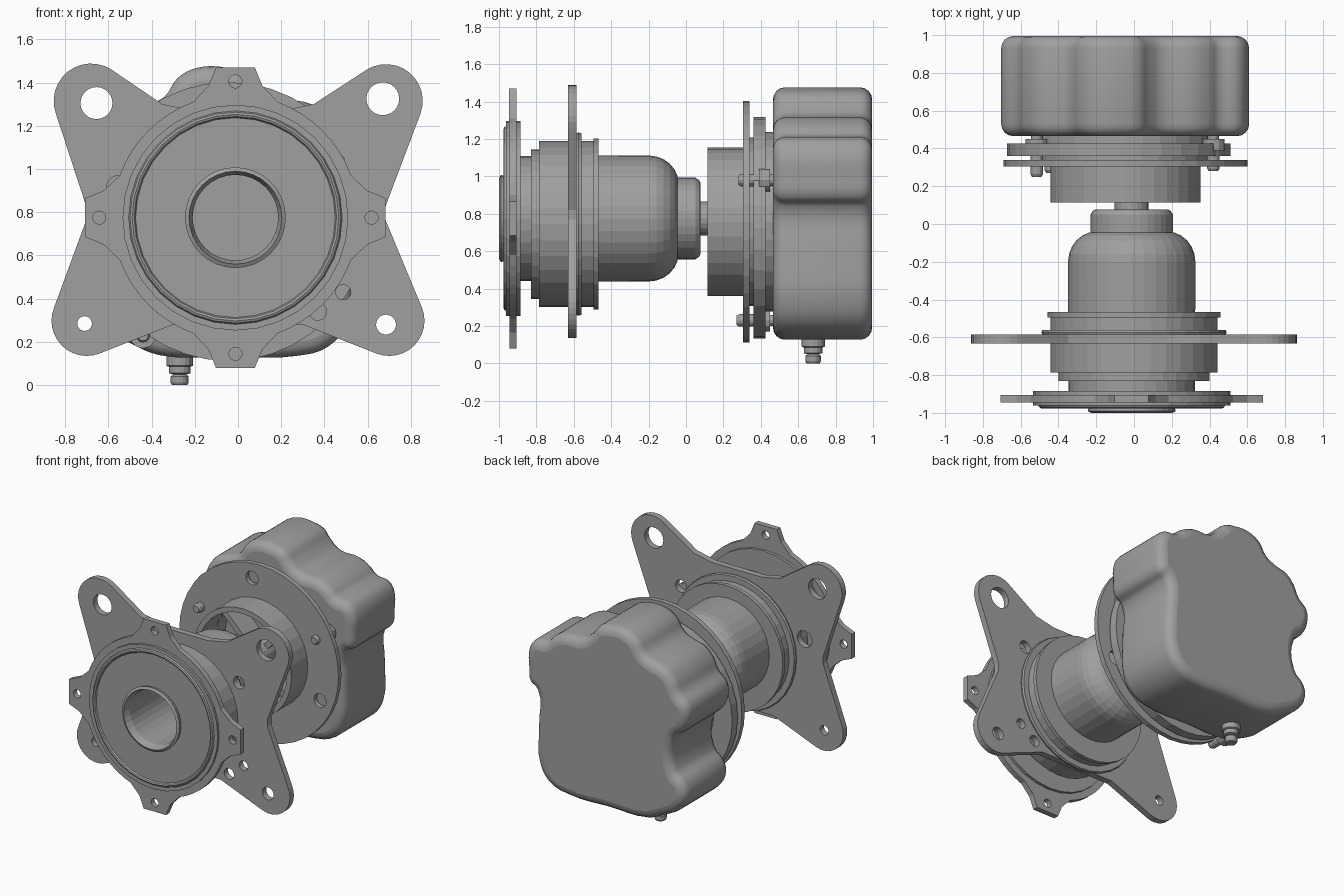
import bpy, bmesh, math
from mathutils import Matrix, Vector

cube = bpy.data.objects.get("Cube")
if cube:
    bpy.data.objects.remove(cube, do_unlink=True)

grey = bpy.data.materials.new("plain_grey")
grey.use_nodes = True
colour = (0.35, 0.35, 0.35, 1)
grey.diffuse_color = colour
grey.node_tree.nodes["Principled BSDF"].inputs["Base Color"].default_value = colour


def lathe(name, profile, loc, segs=32, upright=False, closed=False):
    """Revolve (radius, distance) points about an axis along y, or along z if upright."""
    bm = bmesh.new()
    vs = [bm.verts.new((r, 0, t)) for r, t in profile]
    es = [bm.edges.new(p) for p in zip(vs, vs[1:])]
    if closed:
        es.append(bm.edges.new((vs[-1], vs[0])))
    bmesh.ops.spin(bm, geom=vs + es, cent=(0, 0, 0), axis=(0, 0, 1),
                   angle=math.tau, steps=segs)
    bmesh.ops.remove_doubles(bm, verts=bm.verts, dist=1e-4)
    bmesh.ops.recalc_face_normals(bm, faces=bm.faces)
    me = bpy.data.meshes.new(name)
    bm.to_mesh(me)
    bm.free()
    me.materials.append(grey)
    ob = bpy.data.objects.new(name, me)
    ob.location = loc
    if not upright:
        ob.rotation_euler.x = -math.pi / 2
    bpy.context.collection.objects.link(ob)
    return ob


def arc(cx, cz, r, a0, a1, n=12):
    angles = [math.radians(a0 + (a1 - a0) * i / n) for i in range(n + 1)]
    return [(cx + r * math.cos(a), cz + r * math.sin(a)) for a in angles]


def plate(name, outline, y0, y1, holes=(), round_edge=0, smooth=False, at=(0, 0)):
    """Extrude an x-z outline with round holes from y0 to y1."""
    cu = bpy.data.curves.new(name, 'CURVE')
    cu.dimensions = '2D'
    cu.fill_mode = 'BOTH'
    cu.extrude = (y1 - y0) / 2 - round_edge
    cu.bevel_depth = round_edge
    cu.offset = -round_edge
    cu.bevel_resolution = 3
    loops = [outline] + [arc(x, z, r, 0, 345, 23) for x, z, r in holes]
    for i, pts in enumerate(loops):
        if smooth and i == 0:
            sp = cu.splines.new('BEZIER')
            sp.bezier_points.add(len(pts) - 1)
            for bp, p in zip(sp.bezier_points, pts):
                bp.co = (*p, 0)
                bp.handle_left_type = bp.handle_right_type = 'AUTO'
            sp.resolution_u = 4
        else:
            sp = cu.splines.new('POLY')
            sp.points.add(len(pts) - 1)
            for sv, p in zip(sp.points, pts):
                sv.co = (*p, 0, 1)
        sp.use_cyclic_u = True
    ob = bpy.data.objects.new(name, cu)
    bpy.context.collection.objects.link(ob)
    ob.location = (at[0], (y0 + y1) / 2, at[1])
    ob.rotation_euler.x = math.pi / 2
    bpy.ops.object.select_all(action='DESELECT')
    ob.select_set(True)
    bpy.context.view_layer.objects.active = ob
    bpy.ops.object.convert(target='MESH')
    ob = bpy.context.view_layer.objects.active
    ob.data.materials.clear()
    ob.data.materials.append(grey)
    if smooth:
        bpy.ops.object.shade_smooth_by_angle(angle=math.radians(35))
    else:
        ob.data.shade_flat()
    return ob


FX, FZ = -0.012, 0.775      # axis of the front unit
SX, SZ = 0.0, 0.745         # axis of the sleeve around it
RX, RZ = -0.045, 0.757      # axis of the rear unit

# Main body with deep bore, front flange and domed rear
dome = [(0.187 + 0.15 * math.cos(a), -0.2 + 0.16 * math.sin(a))
        for a in (math.radians(15 * i) for i in range(7))]
lathe("main_body", [
    (0, -0.3), (0.198, -0.3), (0.198, -0.95), (0.215, -1), (0.233, -0.99), (0.225, -0.962),
    (0.462, -0.962), (0.468, -0.972), (0.478, -0.976), (0.488, -0.972), (0.494, -0.962),
    (0.522, -0.962), (0.522, -0.885), (0.335, -0.885)] + dome + [(0, -0.04)], (FX, 0, FZ))
# Stepped sleeve with rear rim
lathe("sleeve", [
    (0.29, -0.83), (0.4, -0.83), (0.4, -0.785), (0.443, -0.785), (0.443, -0.495),
    (0.457, -0.495), (0.457, -0.467), (0.29, -0.467)], (SX, 0, SZ), closed=True)
lathe("retaining_ring", [(0.43, -0.59), (0.485, -0.59), (0.49, -0.575), (0.485, -0.56),
                         (0.43, -0.56)], (SX, 0, SZ), closed=True)
lathe("rear_collar", [(0, -0.06), (0.218, -0.06), (0.218, 0.05), (0.205, 0.07),
                      (0.19, 0.078), (0, 0.078)], (FX, 0, FZ))
lathe("shaft", [(0, 0.07), (0.09, 0.07), (0.09, 0.4), (0, 0.4)], (FX, 0, FZ), 20)

# Front plate with four tabs
outline, tab_holes = [], [(0, 0, 0.32)]
for k in range(4):
    turn = Matrix.Rotation(k * math.pi / 2, 2)
    side = [(0.61, -0.125), (0.695, -0.09), (0.695, 0.09), (0.61, 0.125)]
    side += arc(0, 0, 0.57, 20, 70, 8)
    outline += [tuple(turn @ Vector(p)) for p in side]
    tab_holes.append((*(turn @ Vector((0.63, 0))), 0.03))
plate("tab_plate", outline, -0.945, -0.905, tab_holes, at=(FX, FZ))

# Cross-shaped mounting plate with rounded arms
outline = (arc(0.685, 1.315, 0.17, -20, 122)
           + [(0.35, 1.3), (0.2, 1.27), (-0.2, 1.27), (-0.35, 1.3)]
           + arc(-0.68, 1.315, 0.173, 58, 200) + [(-0.7, 0.82), (-0.7, 0.77)]
           + arc(-0.7, 0.298, 0.163, 158, 291) + [(-0.3, 0.28), (0.3, 0.28)]
           + arc(0.7, 0.298, 0.163, 249, 382) + [(0.68, 0.77), (0.68, 0.82)])
plate("mounting_plate", outline, -0.632, -0.586, [
    (-0.655, 1.305, 0.074), (0.67, 1.325, 0.076), (0.685, 0.28, 0.046), (-0.71, 0.285, 0.034),
    (0.45, 1.03, 0.045), (0.487, 0.43, 0.035), (0.37, 0.34, 0.04), (-0.55, 0.91, 0.06),
    (SX, SZ, 0.4)])

# Rear cup, its disc and the flanges behind it
lathe("cup", [(0.36, 0.115), (0.397, 0.115), (0.397, 0.32), (0.36, 0.32)],
      (RX, 0, RZ), closed=True)
spots = [(-0.1, 1.29), (0.45, 0.54), (-0.54, 0.56)]
plate("rear_disc", arc(RX, RZ, 0.645, 0, 351, 39), 0.305, 0.34,
      [(x, z, 0.05) for x, z in spots] + [(RX, RZ, 0.36)])
lathe("spacer_flange", [(0.4, 0.36), (0.592, 0.36), (0.592, 0.425), (0.4, 0.425)],
      (-0.08, 0, 0.725), closed=True)
lathe("inner_flange", [(0, 0.43), (0.36, 0.43), (0.36, 0.33), (0.45, 0.33), (0.45, 0.39),
                       (0.48, 0.39), (0.48, 0.48), (0, 0.48)], (RX, 0, RZ))
for k in range(4):
    turn = Matrix.Rotation(math.radians(45 + 90 * k), 2)
    rib = [(0.05, -0.02), (0.37, -0.02), (0.37, 0.02), (0.05, 0.02)]
    plate("cup_rib", [tuple(turn @ Vector(p)) for p in rib], 0.26, 0.44, at=(RX, RZ))

# Bolts through the disc
for x, z, tip in [(-0.515, 0.97, 0.25), (0.42, 0.98, 0.28), (-0.44, 0.23, 0.27)]:
    lathe("bolt", [(0, tip), (0.025, tip), (0.033, tip + 0.015), (0.033, 0.305),
                   (0.033, 0.39), (0.06, 0.39), (0.06, 0.45), (0.03, 0.45),
                   (0.03, 0.48), (0, 0.48)], (x, 0, z), 12)

# Lobed rear housing with rounded edges
plate("housing", [
    (-0.05, 0.133), (0.27, 0.135), (0.42, 0.18), (0.51, 0.3), (0.525, 0.6), (0.53, 0.84),
    (0.59, 0.89), (0.605, 1.0), (0.6, 1.13), (0.55, 1.2), (0.45, 1.22), (0.4, 1.265),
    (0.31, 1.31), (0.15, 1.325), (0.08, 1.38), (0.03, 1.44), (-0.05, 1.468), (-0.19, 1.468),
    (-0.28, 1.42), (-0.34, 1.335), (-0.41, 1.3), (-0.51, 1.27), (-0.58, 1.2), (-0.62, 1.12),
    (-0.69, 1.05), (-0.7, 0.95), (-0.66, 0.86), (-0.59, 0.79), (-0.585, 0.55), (-0.66, 0.47),
    (-0.68, 0.37), (-0.62, 0.27), (-0.5, 0.195), (-0.36, 0.138)],
    0.465, 0.995, round_edge=0.065, smooth=True)

# Drain nipple under the housing
lathe("nipple", [(0, 0), (0.035, 0), (0.042, 0.012), (0.042, 0.04), (0.03, 0.05),
                 (0.05, 0.055), (0.05, 0.085), (0.062, 0.09), (0.062, 0.15), (0, 0.15)],
      (-0.27, 0.68, 0), 16, upright=True)
